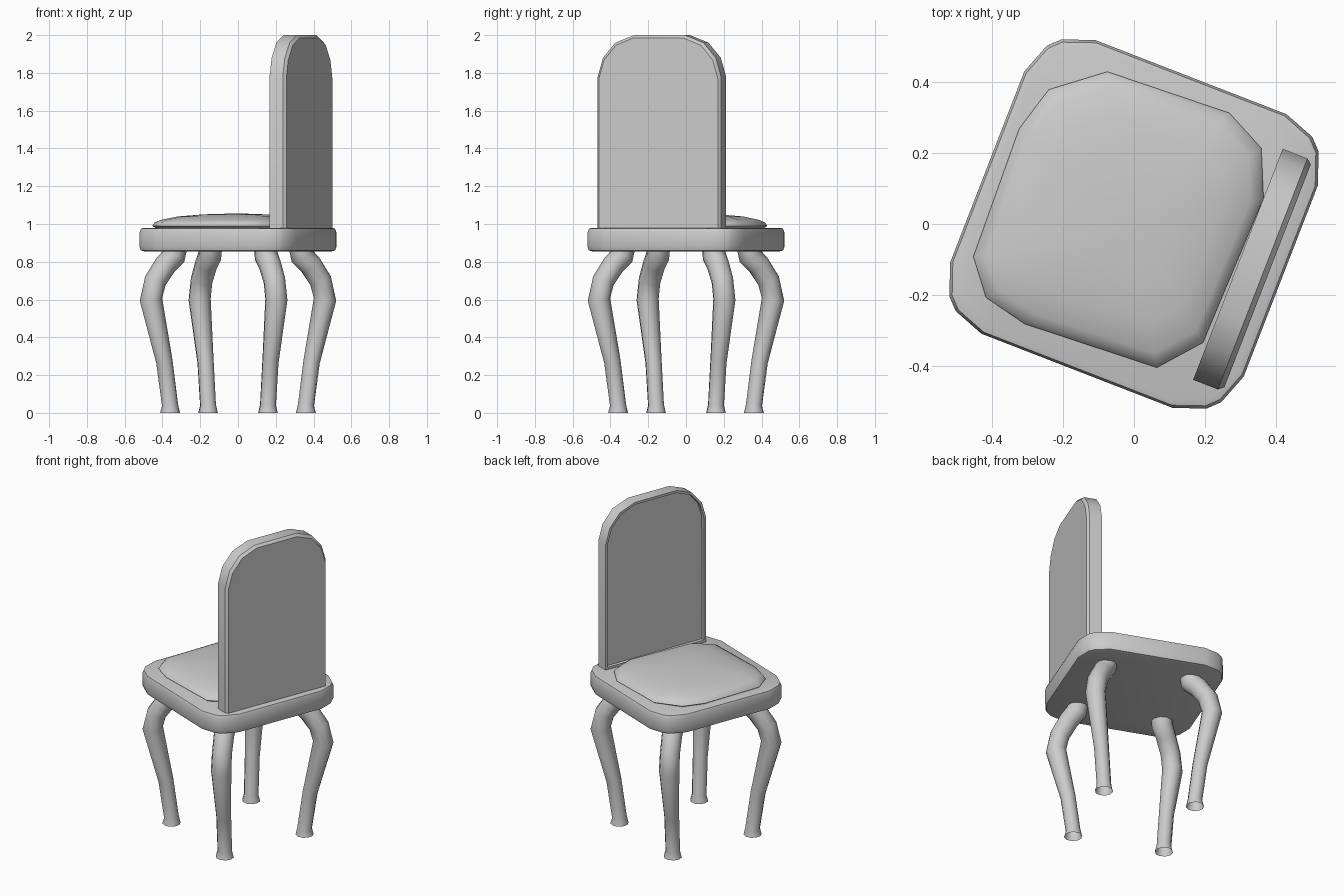
import bpy, bmesh, math
from mathutils import Vector

if "Cube" in bpy.data.objects:
    bpy.data.objects.remove(bpy.data.objects["Cube"])

TURN = math.radians(-21.2)
COLOUR = (0.6, 0.6, 0.6, 1)
grey = bpy.data.materials.new("plain_grey")
grey.use_nodes = True
grey.diffuse_color = COLOUR
grey.node_tree.nodes["Principled BSDF"].inputs["Base Color"].default_value = COLOUR


def finish(name, bm, angle=40):
    mesh = bpy.data.meshes.new(name)
    bm.to_mesh(mesh)
    bm.free()
    mesh.materials.append(grey)
    ob = bpy.data.objects.new(name, mesh)
    bpy.context.collection.objects.link(ob)
    ob.rotation_euler.z = TURN
    bpy.ops.object.select_all(action='DESELECT')
    ob.select_set(True)
    bpy.context.view_layer.objects.active = ob
    bpy.ops.object.shade_smooth_by_angle(angle=math.radians(angle))
    return ob


def loft(rings, cap_start=True, cap_end=True):
    """Skin a list of point rings; returns the bmesh and its end cap."""
    bm = bmesh.new()
    loops = [[bm.verts.new(p) for p in ring] for ring in rings]
    n = len(loops[0])
    for a, b in zip(loops, loops[1:]):
        for i in range(n):
            j = (i + 1) % n
            bm.faces.new((a[i], a[j], b[j], b[i]))
    start = bm.faces.new(loops[0][::-1]) if cap_start else None
    end = bm.faces.new(loops[-1]) if cap_end else None
    if cap_start:
        bmesh.ops.recalc_face_normals(bm, faces=bm.faces[:])
    return bm, start, end


def slab(outline, levels):
    return [[(x * s, y * s, z) for x, y in outline] for s, z in levels]


# Seat: square board with clipped round corners and softened rims
corner = [(0.445, 0.29), (0.412, 0.38), (0.38, 0.412), (0.29, 0.445)]
seat_outline = []
for k in range(4):
    c, s = round(math.cos(k * math.pi / 2)), round(math.sin(k * math.pi / 2))
    seat_outline += [(c * x - s * y, s * x + c * y) for x, y in corner]
bm, _, _ = loft(slab(seat_outline, [(0.95, 0.855), (0.985, 0.86), (1, 0.88),
                                    (1, 0.955), (0.985, 0.975), (0.95, 0.98)]))
finish("seat", bm, 50)

# Cushion: low padded dome with an uneven rim
cushion_outline = [(-0.39, -0.25), (-0.315, -0.345), (-0.186, -0.375), (0.207, -0.355),
                   (0.303, -0.242), (0.315, 0.2), (0.258, 0.33), (0.138, 0.39),
                   (-0.226, 0.374), (-0.362, 0.267), (-0.4, 0.134)]
bm, _, _ = loft(slab(cushion_outline, [(0.95, 0.975), (1, 0.99), (0.97, 1.008),
                                       (0.9, 1.022), (0.7, 1.04), (0.4, 1.051), (0.1, 1.055)]))
finish("cushion", bm, 60)

# Backrest: arched board, bevelled behind, recessed panel in front
half = [(0.35, 0.98), (0.35, 1.78), (0.32, 1.88), (0.25, 1.96), (0.145, 2.0)]
arch = half + [(-y, z) for y, z in reversed(half)]


def arch_ring(x, s):
    return [(x, y * s, 0.98 + (z - 0.98) * (1 - (1 - s) * 0.4)) for y, z in arch]


bm, front, _ = loft([arch_ring(0.315, 1), arch_ring(0.39, 1), arch_ring(0.405, 0.965)])
bmesh.ops.inset_region(bm, faces=[front], thickness=0.015, use_even_offset=True)
bmesh.ops.inset_region(bm, faces=[front], thickness=0.001, depth=-0.02)
finish("backrest", bm, 35)

# Legs: curved tubes that bow out along the diagonals, open at the foot
path = [(0.278, 0, 0.053), (0.278, 0.04, 0.043), (0.301, 0.27, 0.044), (0.356, 0.6, 0.06),
        (0.338, 0.7, 0.059), (0.296, 0.785, 0.06), (0.262, 0.83, 0.063), (0.258, 0.87, 0.064)]
SIDES = 10


def leg(name, sx, sy):
    pts = [Vector((a * sx, a * sy, z)) for a, z, _ in path]
    across = Vector((-sy, sx, 0)).normalized()
    rings = []
    for i, p in enumerate(pts):
        tangent = (pts[min(i + 1, len(pts) - 1)] - pts[max(i - 1, 0)]).normalized()
        if i == 0:
            tangent = Vector((0, 0, 1))
        side = across.cross(tangent)
        r = path[i][2]
        angles = [2 * math.pi * k / SIDES for k in range(SIDES)]
        rings.append([p + (side * math.sin(t) + across * math.cos(t)) * r for t in angles])
    bm, _, _ = loft(rings, cap_start=False)
    # Point the walls outward
    wall = bm.faces[:][0]
    wall.normal_update()
    out = wall.calc_center_median() - (pts[0] + pts[1]) / 2
    if wall.normal.dot(out) < 0:
        bmesh.ops.reverse_faces(bm, faces=bm.faces[:])
    finish(name, bm, 60)


for side_name, sy in (("left", -1), ("right", 1)):
    for end_name, sx in (("front", -1), ("back", 1)):
        leg(f"{end_name}_{side_name}_leg", sx, sy)
